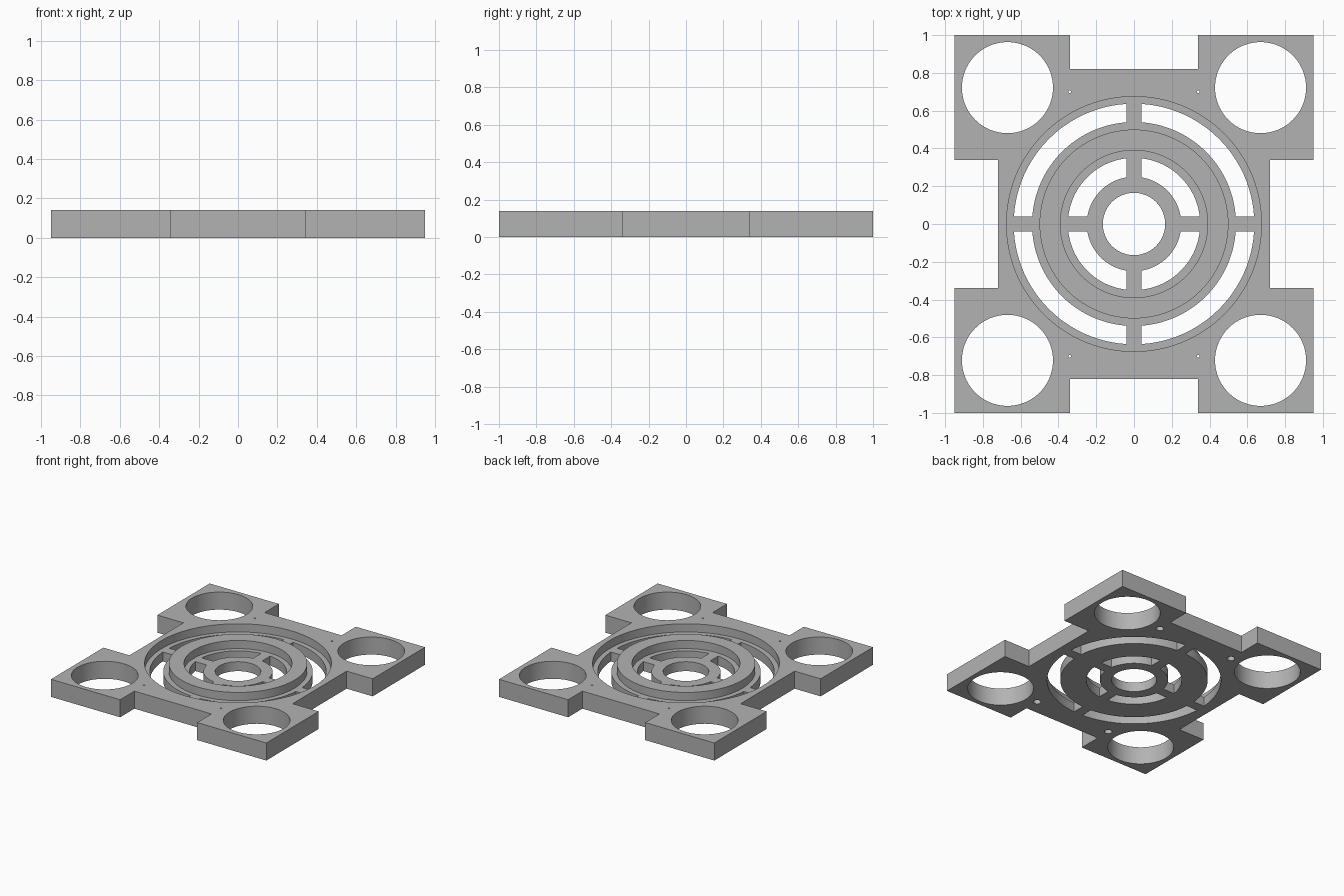
import bpy, bmesh
from math import cos, sin, pi, asin, radians

if "Cube" in bpy.data.objects:
    bpy.data.objects.remove(bpy.data.objects["Cube"], do_unlink=True)

HEIGHT = 0.14
FLOOR = 0.075      # level of the sunken round area
SPOKE = 0.04       # half width of the spokes
BELOW, ABOVE = -0.1, 0.3

grey = bpy.data.materials.new("plain grey")
grey.use_nodes = True
grey.diffuse_color = (0.45, 0.45, 0.45, 1)
grey.node_tree.nodes["Principled BSDF"].inputs["Base Color"].default_value = grey.diffuse_color


def prism(name, points, z0, z1):
    """Extrude a flat counter-clockwise outline from z0 to z1."""
    bm = bmesh.new()
    face = bm.faces.new([bm.verts.new((x, y, z0)) for x, y in points])
    result = bmesh.ops.extrude_face_region(bm, geom=[face])
    top = [v for v in result["geom"] if isinstance(v, bmesh.types.BMVert)]
    bmesh.ops.translate(bm, verts=top, vec=(0, 0, z1 - z0))
    bmesh.ops.recalc_face_normals(bm, faces=bm.faces)
    mesh = bpy.data.meshes.new(name)
    bm.to_mesh(mesh)
    bm.free()
    mesh.materials.append(grey)
    obj = bpy.data.objects.new(name, mesh)
    bpy.context.collection.objects.link(obj)
    return obj


def arc(r, a0, a1, n):
    return [(r * cos(a0 + (a1 - a0) * i / n), r * sin(a0 + (a1 - a0) * i / n))
            for i in range(n + 1)]


def disc(r, x=0, y=0, n=96):
    return [(x + px, y + py) for px, py in arc(r, 0, 2 * pi, n)[:-1]]


def slot(r_in, r_out, quarter):
    """Quarter-ring outline with straight ends parallel to the spokes."""
    start = quarter * pi / 2
    a, b = asin(SPOKE / r_out), asin(SPOKE / r_in)
    return (arc(r_out, start + a, start + pi / 2 - a, 24)
            + arc(r_in, start + pi / 2 - b, start + b, 24))


def cut(obj, points, z0=BELOW, z1=ABOVE):
    cutter = prism("cutter", points, z0, z1)
    cutter.hide_render = True
    bpy.context.view_layer.objects.active = obj
    mod = obj.modifiers.new("cut", "BOOLEAN")
    mod.operation, mod.solver, mod.object = "DIFFERENCE", "EXACT", cutter
    bpy.ops.object.modifier_apply(modifier=mod.name)
    bpy.data.objects.remove(cutter, do_unlink=True)


def smooth(obj):
    bpy.ops.object.select_all(action="DESELECT")
    obj.select_set(True)
    bpy.context.view_layer.objects.active = obj
    bpy.ops.object.shade_smooth_by_angle(angle=radians(30))


# Plate outline: one corner, mirrored around the centre
corner = [(0.72, 0.34), (0.95, 0.34), (0.95, 1), (0.34, 1), (0.34, 0.82)]
outline = (corner
           + [(-x, y) for x, y in reversed(corner)]
           + [(-x, -y) for x, y in corner]
           + [(x, -y) for x, y in reversed(corner)])
plate = prism("base_plate", outline, 0, HEIGHT)

# Round recess, centre bore and the two rings of slots
cut(plate, disc(0.675), FLOOR)
cut(plate, disc(0.165))
for quarter in range(4):
    cut(plate, slot(0.54, 0.637, quarter))
    cut(plate, slot(0.25, 0.35, quarter))

# Large corner holes, and screw holes that widen underneath
for sx in (-1, 1):
    for sy in (-1, 1):
        cut(plate, disc(0.241, sx * 0.67, sy * 0.722))
        cut(plate, disc(0.007, sx * 0.34, sy * 0.7, 16))
        cut(plate, disc(0.028, sx * 0.34, sy * 0.7, 32), BELOW, 0.11)
smooth(plate)

# Raised ring standing on the recess floor
ring = prism("raised_ring", disc(0.5), FLOOR, HEIGHT)
cut(ring, disc(0.39))
smooth(ring)
